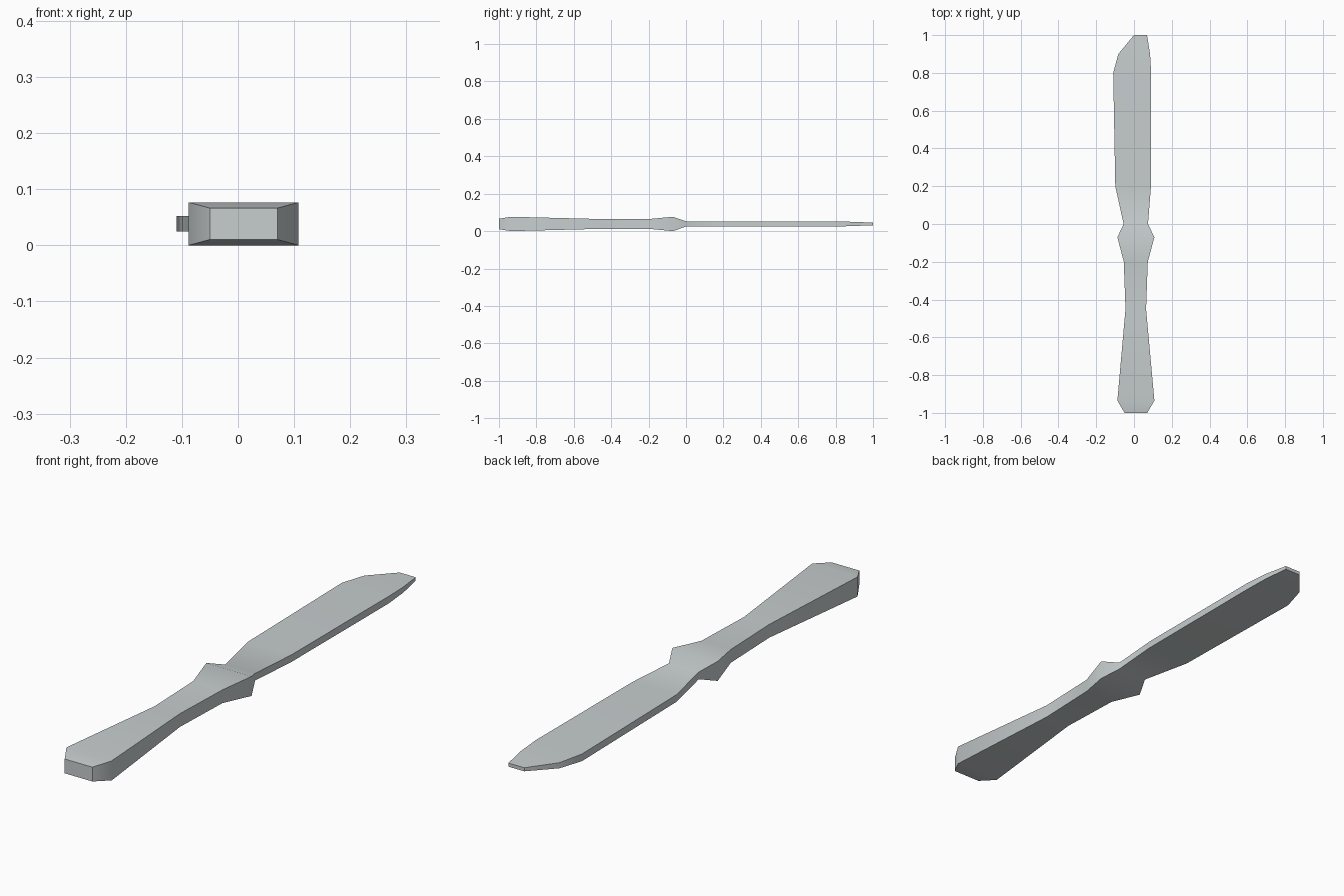
import bpy, bmesh, math

if "Cube" in bpy.data.objects:
    bpy.data.objects.remove(bpy.data.objects["Cube"])

steel = bpy.data.materials.new("brushed_steel")
steel.diffuse_color = (0.57, 0.61, 0.62, 1)
steel.use_nodes = True
steel.node_tree.nodes["Principled BSDF"].inputs["Base Color"].default_value = steel.diffuse_color

# Rectangular sections along the knife: y, x left, x right, half thickness
MID = 0.0383
SECTIONS = [
    # handle, from butt to guard
    (-1.00, -0.050, 0.070, 0.028),
    (-0.935, -0.088, 0.108, 0.0383),
    (-0.45, -0.045, 0.064, 0.026),
    (-0.20, -0.054, 0.073, 0.026),
    (-0.07, -0.088, 0.108, 0.0383),
    # blade, from neck to tip
    (0.00, -0.055, 0.074, 0.014),
    (0.20, -0.099, 0.090, 0.014),
    (0.80, -0.110, 0.091, 0.014),
    (0.90, -0.083, 0.085, 0.011),
    (1.00, 0.000, 0.069, 0.007),
]

# Loft the sections into one closed body
bm = bmesh.new()
rings = []
for y, xl, xr, h in SECTIONS:
    corners = [(xl, -h), (xr, -h), (xr, h), (xl, h)]
    rings.append([bm.verts.new((x, y, MID + z)) for x, z in corners])
for a, b in zip(rings, rings[1:]):
    for i in range(4):
        j = (i + 1) % 4
        bm.faces.new((a[i], a[j], b[j], b[i]))
bm.faces.new(rings[0])
bm.faces.new(rings[-1])
bmesh.ops.recalc_face_normals(bm, faces=bm.faces)

mesh = bpy.data.meshes.new("table_knife")
bm.to_mesh(mesh)
bm.free()
mesh.materials.append(steel)
knife = bpy.data.objects.new("table_knife", mesh)
bpy.context.collection.objects.link(knife)

# Smooth along the length, sharp along the edges
bpy.context.view_layer.objects.active = knife
knife.select_set(True)
bpy.ops.object.shade_smooth_by_angle(angle=math.radians(45))
